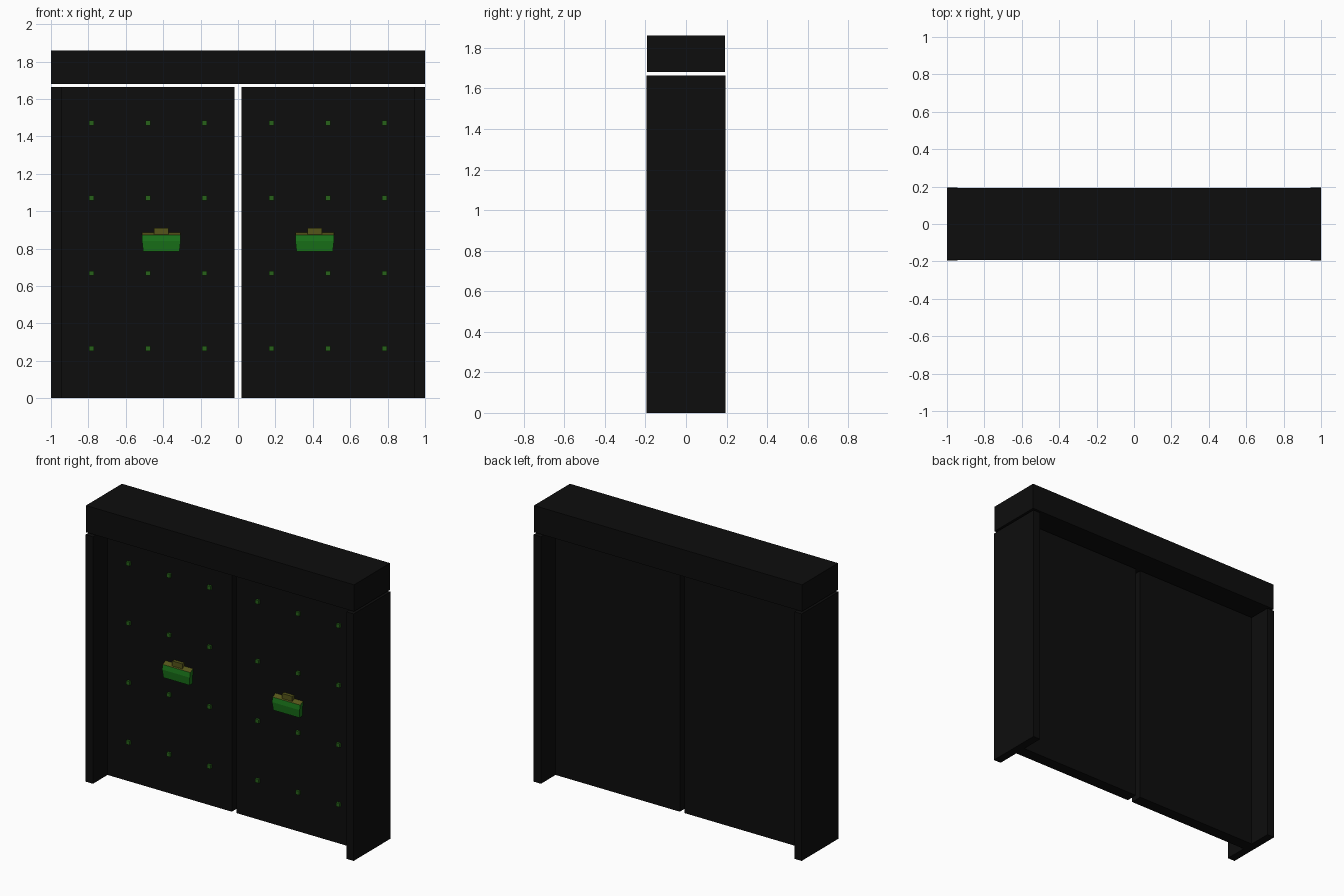
import bpy, bmesh

if "Cube" in bpy.data.objects:
    bpy.data.objects.remove(bpy.data.objects["Cube"])


def material(name, rgb):
    m = bpy.data.materials.new(name)
    m.diffuse_color = (*rgb, 1)
    m.use_nodes = True
    m.node_tree.nodes["Principled BSDF"].inputs["Base Color"].default_value = m.diffuse_color
    return m


BLACK = material("black", (0.004, 0.004, 0.004))
GREEN = material("green", (0.01, 0.17, 0.01))
OLIVE = material("olive", (0.09, 0.09, 0.01))
STUD = material("stud_green", (0.02, 0.12, 0.01))


def finish(name, bm, *mats):
    bmesh.ops.recalc_face_normals(bm, faces=bm.faces)
    me = bpy.data.meshes.new(name)
    bm.to_mesh(me)
    bm.free()
    for m in mats:
        me.materials.append(m)
    ob = bpy.data.objects.new(name, me)
    bpy.context.collection.objects.link(ob)
    return ob


def add_box(bm, x0, x1, y0, y1, z0, z1):
    r = bmesh.ops.create_cube(bm, size=1)
    for v in r["verts"]:
        v.co = ((x0 + x1) / 2 + v.co.x * (x1 - x0),
                (y0 + y1) / 2 + v.co.y * (y1 - y0),
                (z0 + z1) / 2 + v.co.z * (z1 - z0))


def box(name, *dims):
    bm = bmesh.new()
    add_box(bm, *dims)
    return finish(name, bm, BLACK)


def lock_block(name, cx, back):
    # flat-backed block with slightly tapered sides, sloped top and a small knob
    outline = [(0, 0.785), (-0.03, 0.785), (-0.036, 0.84), (-0.03, 0.872), (0, 0.887)]
    half = [0.097, 0.097, 0.103, 0.103, 0.103]
    bm = bmesh.new()
    rings = [[bm.verts.new((cx + s * h, back + y, z)) for (y, z), h in zip(outline, half)]
             for s in (-1, 1)]
    bm.faces.new(rings[0])
    bm.faces.new(rings[1])
    n = len(outline)
    for i in range(n):
        j = (i + 1) % n
        f = bm.faces.new((rings[0][i], rings[0][j], rings[1][j], rings[1][i]))
        f.material_index = 1 if i == 3 else 0
    old = set(bm.faces)
    add_box(bm, cx - 0.038, cx + 0.038, back - 0.022, back, 0.876, 0.91)
    for f in bm.faces:
        if f not in old:
            f.material_index = 1
    return finish(name, bm, GREEN, OLIVE)


DOOR_Y = 0.04

# lintel floats just above the jambs
box("lintel", -1, 1, -0.192, 0.192, 1.68, 1.86)

for side, s in (("left", -1), ("right", 1)):
    # jamb and door leaf
    box(side + "_jamb", *sorted((s * 0.945, s)), -0.196, 0.196, 0, 1.665)
    box(side + "_door", *sorted((s * 0.018, s * 0.945)), -DOOR_Y, DOOR_Y, 0, 1.665)
    # studs on the front face
    bm = bmesh.new()
    for x in (0.18, 0.481, 0.783):
        for z in (0.266, 0.668, 1.07, 1.472):
            cx = s * x
            add_box(bm, cx - 0.013, cx + 0.013, -DOOR_Y - 0.015, -DOOR_Y, z - 0.013, z + 0.013)
    finish(side + "_studs", bm, STUD)
    # lock block
    lock_block(side + "_lock", s * 0.41, -DOOR_Y)
